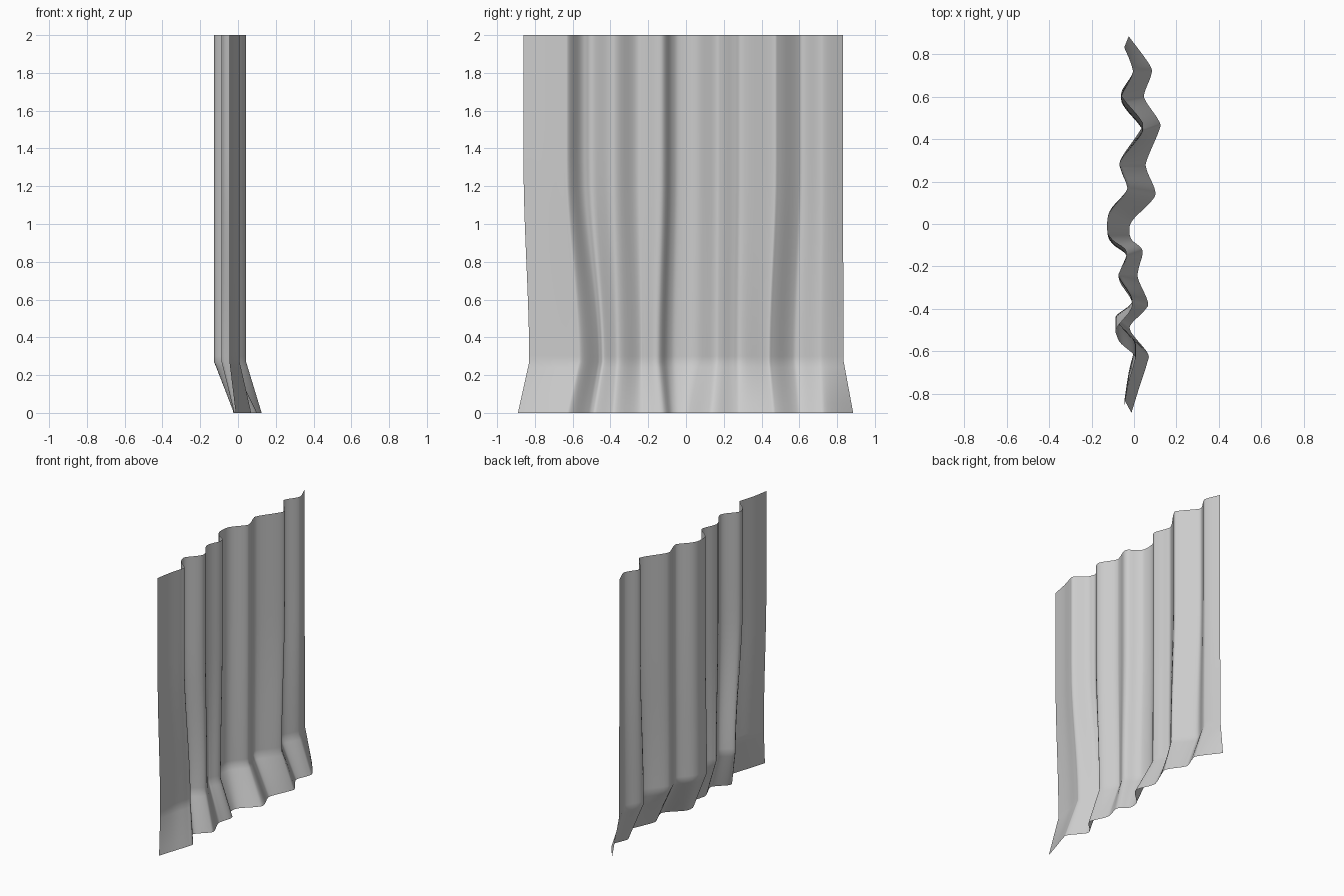
import bpy, bmesh

# Fold control points across the cloth:
# (y at top, x of hanging part, y just above the hem flare, y at floor, x at floor)
FOLDS = [
    (-0.86, -0.045, -0.83, -0.89, -0.012),
    (-0.75, -0.025, -0.70, -0.77, 0.025),
    (-0.655, 0.002, -0.59, -0.655, 0.062),
    (-0.62, 0.003, -0.55, -0.61, 0.065),
    (-0.565, -0.06, -0.48, -0.535, 0.005),
    (-0.53, -0.08, -0.455, -0.50, -0.018),
    (-0.49, -0.082, -0.43, -0.47, -0.012),
    (-0.41, -0.018, -0.38, -0.405, 0.052),
    (-0.36, -0.012, -0.34, -0.365, 0.065),
    (-0.27, -0.068, -0.25, -0.26, 0.02),
    (-0.22, -0.065, -0.22, -0.21, 0.022),
    (-0.13, -0.035, -0.15, -0.125, 0.04),
    (-0.075, -0.10, -0.095, -0.075, -0.01),
    (-0.03, -0.125, -0.045, -0.03, -0.022),
    (0.06, -0.115, 0.05, 0.02, -0.005),
    (0.15, -0.04, 0.145, 0.105, 0.08),
    (0.19, -0.035, 0.185, 0.155, 0.10),
    (0.26, -0.06, 0.25, 0.255, 0.06),
    (0.31, -0.06, 0.30, 0.305, 0.062),
    (0.45, 0.034, 0.42, 0.44, 0.118),
    (0.495, 0.03, 0.46, 0.485, 0.118),
    (0.585, -0.045, 0.55, 0.58, 0.055),
    (0.625, -0.058, 0.60, 0.62, 0.05),
    (0.70, -0.012, 0.69, 0.70, 0.08),
    (0.74, -0.008, 0.735, 0.75, 0.074),
    (0.83, -0.045, 0.835, 0.885, -0.025),
]
FLARE = 0.27
LEVELS = [0, 0.05, 0.1, 0.15, 0.2, 0.24, 0.27, 0.3, 0.36, 0.43, 0.5, 0.6,
          0.7, 0.8, 0.9, 1.0, 1.1, 1.2, 1.35, 1.5, 1.75, 2.0]
STEPS = 5


def smooth(t):
    t = min(max(t, 0), 1)
    return t * t * (3 - 2 * t)


def row_points(z):
    """Control points of the cloth at height z."""
    shift = 1 - smooth((z - FLARE) / 1.05)
    drop = max(0, 1 - z / FLARE)
    pts = []
    for yt, xt, ym, yb, xb in FOLDS:
        y = yt + (ym - yt) * shift
        pts.append((xt + (xb - xt) * drop, y + (yb - y) * drop))
    return pts


def spline(pts):
    """Catmull-Rom curve through the points."""
    p = [pts[0]] + pts + [pts[-1]]
    out = []
    for i in range(1, len(p) - 2):
        for s in range(STEPS):
            t = s / STEPS
            out.append(tuple(0.5 * (2 * b + (c - a) * t
                       + (2 * a - 5 * b + 4 * c - d) * t * t
                       + (3 * b - a - 3 * c + d) * t ** 3)
                       for a, b, c, d in zip(*p[i - 1:i + 3])))
    return out + [pts[-1]]


# Cloth sheet lofted between the levels
bm = bmesh.new()
rows = [[bm.verts.new((x, y, z)) for x, y in spline(row_points(z))] for z in LEVELS]
for low, high in zip(rows, rows[1:]):
    for i in range(len(low) - 1):
        bm.faces.new((low[i], low[i + 1], high[i + 1], high[i]))
for f in bm.faces:
    f.smooth = True
mesh = bpy.data.meshes.new("curtain")
bm.to_mesh(mesh)
bm.free()
curtain = bpy.data.objects.new("curtain", mesh)
bpy.context.collection.objects.link(curtain)
